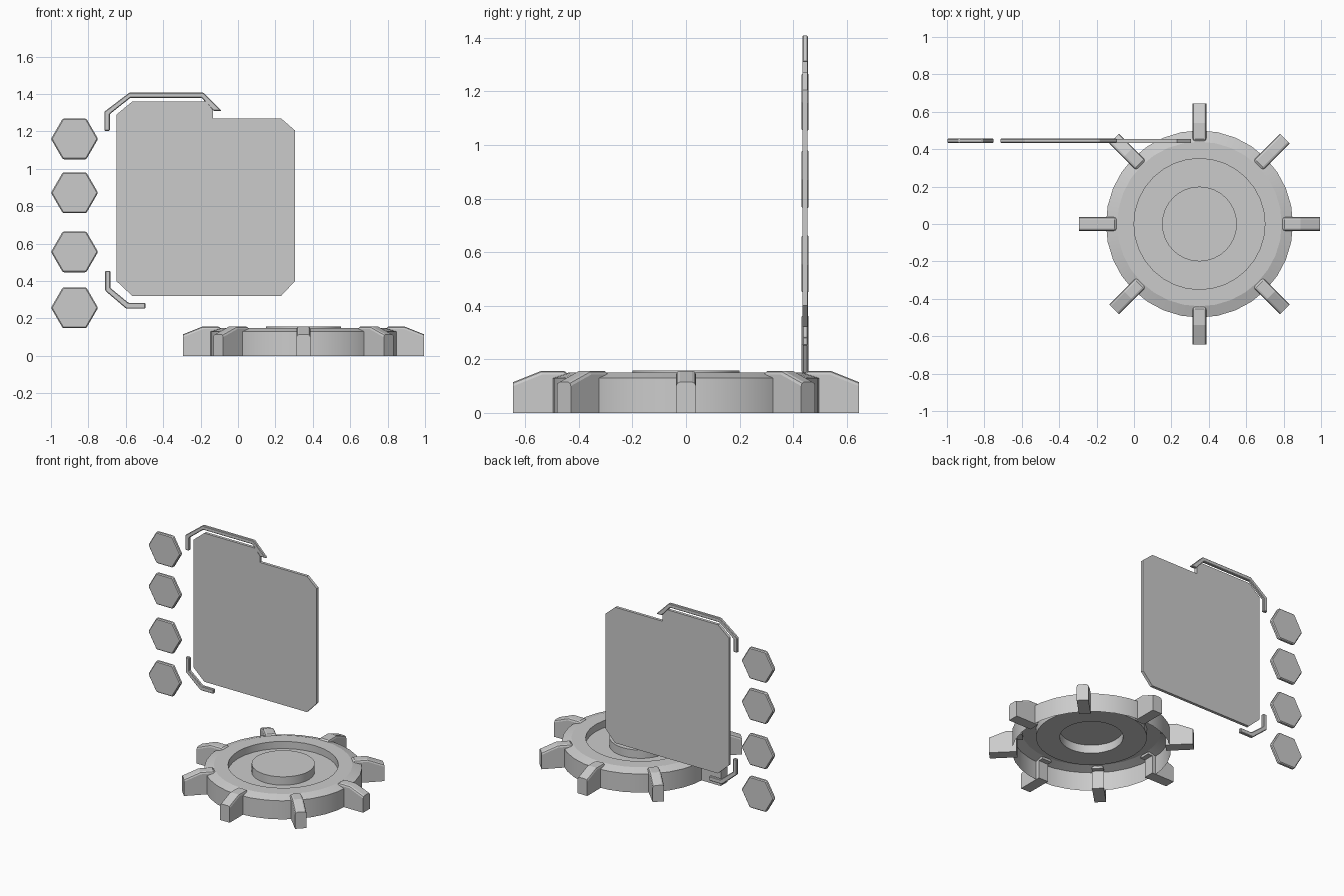
import bpy, bmesh
from math import radians, cos, sin, tau
from mathutils import Matrix, Vector

if "Cube" in bpy.data.objects:
    bpy.data.objects.remove(bpy.data.objects["Cube"])

HUB = Vector((0.35, 0, 0))


def add_object(name, bm, smooth=None):
    bmesh.ops.recalc_face_normals(bm, faces=bm.faces)
    mesh = bpy.data.meshes.new(name)
    bm.to_mesh(mesh)
    bm.free()
    ob = bpy.data.objects.new(name, mesh)
    bpy.context.collection.objects.link(ob)
    if smooth:
        bpy.ops.object.select_all(action='DESELECT')
        bpy.context.view_layer.objects.active = ob
        ob.select_set(True)
        bpy.ops.object.shade_smooth_by_angle(angle=radians(smooth))
    return ob


def prism(outline, y0, y1):
    """Extrude an (x, z) outline from y0 to y1."""
    bm = bmesh.new()
    face = bm.faces.new([bm.verts.new((x, y0, z)) for x, z in outline])
    ext = bmesh.ops.extrude_face_region(bm, geom=[face])
    verts = [g for g in ext["geom"] if isinstance(g, bmesh.types.BMVert)]
    bmesh.ops.translate(bm, verts=verts, vec=(0, y1 - y0, 0))
    bmesh.ops.recalc_face_normals(bm, faces=bm.faces)
    return bm


def plate(name, outline, y0, y1, bevel=0.0):
    ob = add_object(name, prism(outline, y0, y1))
    if bevel:
        mod = ob.modifiers.new("edge_bevel", 'BEVEL')
        mod.width = bevel
        mod.segments = 1
    return ob


# Round base: stepped shell, open underneath
profile = [(0.5, 0), (0.5, 0.13), (0.44, 0.15), (0.35, 0.15),
           (0.35, 0.10), (0.2, 0.10), (0.2, 0.158), (0, 0.158)]
bm = bmesh.new()
pts = [bm.verts.new((r, 0, z)) for r, z in profile]
edges = [bm.edges.new(p) for p in zip(pts, pts[1:])]
bmesh.ops.spin(bm, geom=pts + edges, cent=(0, 0, 0), axis=(0, 0, 1),
               angle=tau, steps=32, use_duplicate=False)
bmesh.ops.remove_doubles(bm, verts=bm.verts, dist=1e-4)
bmesh.ops.translate(bm, verts=bm.verts, vec=HUB)
base = add_object("base_disc", bm, 15)
# make sure the shell faces outwards
if max(base.data.polygons, key=lambda p: p.center.z).normal.z < 0:
    base.data.flip_normals()

# Eight radial feet with chamfered tops
foot = [(0.47, 0), (0.645, 0), (0.645, 0.115), (0.54, 0.157),
        (0.455, 0.157), (0.435, 0.142), (0.435, 0.125), (0.47, 0.125)]
for i in range(8):
    bm = prism(foot, -0.037, 0.037)
    top = [e for e in bm.edges
           if abs(e.verts[0].co.y - e.verts[1].co.y) < 1e-5
           and all(v.co.z > 0.11 and v.co.y * e.verts[0].co.y > 0 for v in e.verts)
           and max(v.co.z for v in e.verts) > 0.15]
    bmesh.ops.bevel(bm, geom=top, offset=0.014, segments=2, profile=0.5,
                    affect='EDGES')
    bm.transform(Matrix.Translation(HUB) @ Matrix.Rotation(i * tau / 8, 4, 'Z'))
    add_object(f"foot_{i + 1}", bm)

# Upright screen panel with a stepped tab on top
plate("screen_panel",
      [(-0.65, 0.40), (-0.565, 0.32), (0.23, 0.32), (0.305, 0.40),
       (0.305, 1.205), (0.23, 1.27), (-0.135, 1.27), (-0.135, 1.315),
       (-0.17, 1.36), (-0.565, 1.36), (-0.65, 1.29)], 0.434, 0.454)

# Corner brackets framing the panel
plate("upper_bracket",
      [(-0.715, 1.203), (-0.715, 1.305), (-0.58, 1.408), (-0.185, 1.408),
       (-0.088, 1.31), (-0.132, 1.31), (-0.195, 1.38), (-0.575, 1.38),
       (-0.685, 1.293), (-0.685, 1.203)], 0.434, 0.456, 0.004)
plate("lower_bracket",
      [(-0.71, 0.455), (-0.682, 0.455), (-0.682, 0.363), (-0.585, 0.283),
       (-0.495, 0.283), (-0.495, 0.252), (-0.597, 0.252), (-0.71, 0.348)],
      0.434, 0.456, 0.004)

# Column of hexagonal buttons
for i, z in enumerate((0.257, 0.556, 0.872, 1.16)):
    hexagon = [(-0.874 + 0.126 * cos(k * tau / 6), z + 0.126 * sin(k * tau / 6))
               for k in range(6)]
    plate(f"hex_button_{i + 1}", hexagon, 0.432, 0.458, 0.006)
